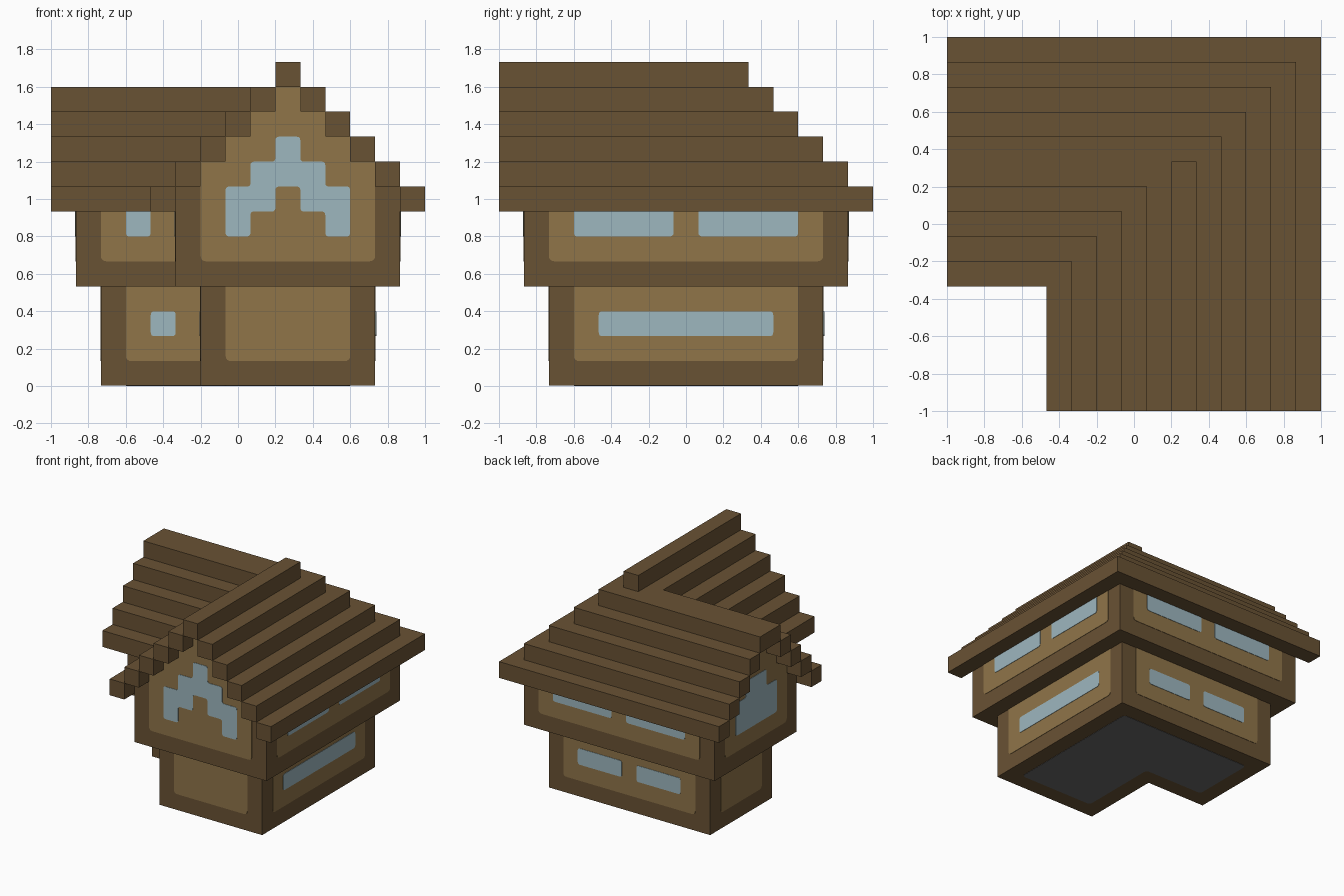
import bpy, bmesh
from mathutils import Vector

if "Cube" in bpy.data.objects:
    bpy.data.objects.remove(bpy.data.objects["Cube"])

U = 2 / 15        # size of one building block
MID = 7.5         # grid centre in blocks
PANEL_LIFT, GLASS_LIFT = 0.003, 0.006


def material(name, rgb):
    linear = [((c / 255 + 0.055) / 1.055) ** 2.4 for c in rgb] + [1]
    mat = bpy.data.materials.new(name)
    mat.use_nodes = True
    mat.diffuse_color = linear
    mat.node_tree.nodes["Principled BSDF"].inputs["Base Color"].default_value = linear
    return mat


TIMBER = material("dark timber", (105, 82, 52))
PLANK = material("light plank", (144, 117, 73))
GLASS = material("pale blue glass", (157, 183, 191))
STONE = material("grey stone", (105, 105, 105))


def solid(name, corners, push, mat):
    """Extrude a flat polygon along a vector."""
    bm = bmesh.new()
    face = bm.faces.new([bm.verts.new(c) for c in corners])
    new = bmesh.ops.extrude_face_region(bm, geom=[face])["geom"]
    bmesh.ops.translate(bm, vec=push, verts=[g for g in new if isinstance(g, bmesh.types.BMVert)])
    bmesh.ops.recalc_face_normals(bm, faces=bm.faces)
    mesh = bpy.data.meshes.new(name)
    bm.to_mesh(mesh)
    bm.free()
    mesh.materials.append(mat)
    obj = bpy.data.objects.new(name, mesh)
    bpy.context.collection.objects.link(obj)


def storey(name, outline, low, high, mat=TIMBER):
    corners = [((x - MID) * U, (y - MID) * U, low * U) for x, y in outline]
    solid(name, corners, Vector((0, 0, (high - low) * U)), mat)


def rounded(points, radius, only_bottom=False):
    """Fillet the corners of a 2D polygon given in blocks."""
    pts = [Vector(p) for p in points]
    floor = min(p.y for p in pts)
    out = []
    for i, p in enumerate(pts):
        if only_bottom and p.y > floor:
            out.append(p)
            continue
        a = p + (pts[i - 1] - p).normalized() * radius
        b = p + (pts[(i + 1) % len(pts)] - p).normalized() * radius
        for t in (0, 0.25, 0.5, 0.75, 1):
            out.append(a * (1 - t) ** 2 + p * 2 * t * (1 - t) + b * t * t)
    return out


def plate(name, wall, points, lift, mat):
    """Thin plate on a wall; wall = (axis, block position, outward sign)."""
    axis, at, sign = wall
    start = (at - MID) * U - sign * 0.002
    corners = []
    for u, z in points:
        c = [(u - MID) * U, (u - MID) * U, z * U]
        c[axis] = start
        corners.append(c)
    push = Vector((0, 0, 0))
    push[axis] = sign * (lift + 0.002)
    solid(name, corners, push, mat)


def rect(u0, u1, z0, z1):
    return [(u0, z0), (u1, z0), (u1, z1), (u0, z1)]


def panel(name, wall, points):
    plate(name + "_panel", wall, rounded(points, 0.24, True), PANEL_LIFT, PLANK)


def window(name, wall, points):
    plate(name + "_window", wall, rounded(points, 0.15), GLASS_LIFT, GLASS)


def stepped(rows):
    """Symmetric outline from (left, right, low, high) rows, bottom to top."""
    right = [(r, z) for _, r, lo, hi in rows for z in (lo, hi)]
    left = [(l, z) for l, _, lo, hi in reversed(rows) for z in (hi, lo)]
    return right + left


def ell(inset):
    """L-shaped floor plan, shrunk by a number of blocks."""
    i = inset
    return [(4 + i, i), (15 - i, i), (15 - i, 15 - i), (i, 15 - i), (i, 5 + i), (4 + i, 5 + i)]


# Storeys and the stone base
storey("ground_storey", ell(2), 0.02, 4)
storey("upper_storey", ell(1), 4, 7)
storey("stone_base", rounded(ell(3), 0.24), 0, 0.04, STONE)

# Stepped roof with gable overhangs
for k in range(5):
    front_gable = [(4 + k, 0), (5 + k, 0), (5 + k, 1), (14 - k, 1), (14 - k, 0), (15 - k, 0)]
    left_notch = [(0, 14 - k), (1, 14 - k), (1, 6 + k), (0, 6 + k)] if k < 4 else []
    outline = front_gable + [(15 - k, 15 - k), (0, 15 - k)] + left_notch + [(0, 5 + k), (4 + k, 5 + k)]
    storey(f"roof_step_{k + 1}", outline, 7 + k, 8 + k)
storey("roof_ridge", [(9, 0), (10, 0), (10, 10), (9, 10)], 12, 13)

# Ground walls: (axis, position, outward sign), panel span, window spans
ground = {
    "ground_front": ((1, 2, -1), (7, 12), []),
    "ground_wing_front": ((1, 7, -1), (3, 6.5), [(4, 5)]),
    "ground_right": ((0, 13, 1), (3, 12), [(4, 11)]),
    "ground_back": ((1, 13, 1), (3, 12), [(4, 7), (8, 11)]),
    "ground_gable": ((0, 2, -1), (8, 12), []),
    "ground_inner": ((0, 6, -1), (3, 7.5), [(4, 6)]),
}
# Upper walls under the eaves
upper = {
    "upper_wing_front": ((1, 6, -1), (2, 5.5), [(3, 4)]),
    "upper_right": ((0, 14, 1), (2, 13), [(3, 7), (8, 12)]),
    "upper_back": ((1, 14, 1), (2, 13), [(3, 7), (8, 12)]),
    "upper_inner": ((0, 5, -1), (2, 6.5), [(3, 5)]),
}
for walls, base, top, sill, head in ((ground, 1, 4.5, 2, 3), (upper, 5, 7.5, 6, 7.5)):
    for name, (wall, span, openings) in walls.items():
        panel(name, wall, rect(*span, base, top))
        for n, opening in enumerate(openings):
            window(f"{name}_{n + 1}", wall, rect(*opening, sill, head))

# Gable panels follow the roof steps
front, left = (1, 1, -1), (0, 1, -1)
panel("front_gable", front, stepped([(6, 13, 5, 9)] + [(5 + k, 14 - k, 7 + k, 8 + k) for k in range(2, 5)]))
panel("left_gable", left, stepped([(7, 13, 5, 9)] + [(6 + k, 14 - k, 7 + k, 8 + k) for k in (2, 3)]))

# Gable windows
arch = [(11, 6), (12, 6), (12, 8), (11, 8), (11, 9), (10, 9), (10, 10),
        (9, 10), (9, 9), (8, 9), (8, 8), (7, 8), (7, 6), (8, 6),
        (8, 7), (9, 7), (9, 8), (10, 8), (10, 7), (11, 7)]
window("front_gable", front, arch)
window("left_gable", left, stepped([(8, 12, 6, 8), (9, 11, 8, 9)]))
